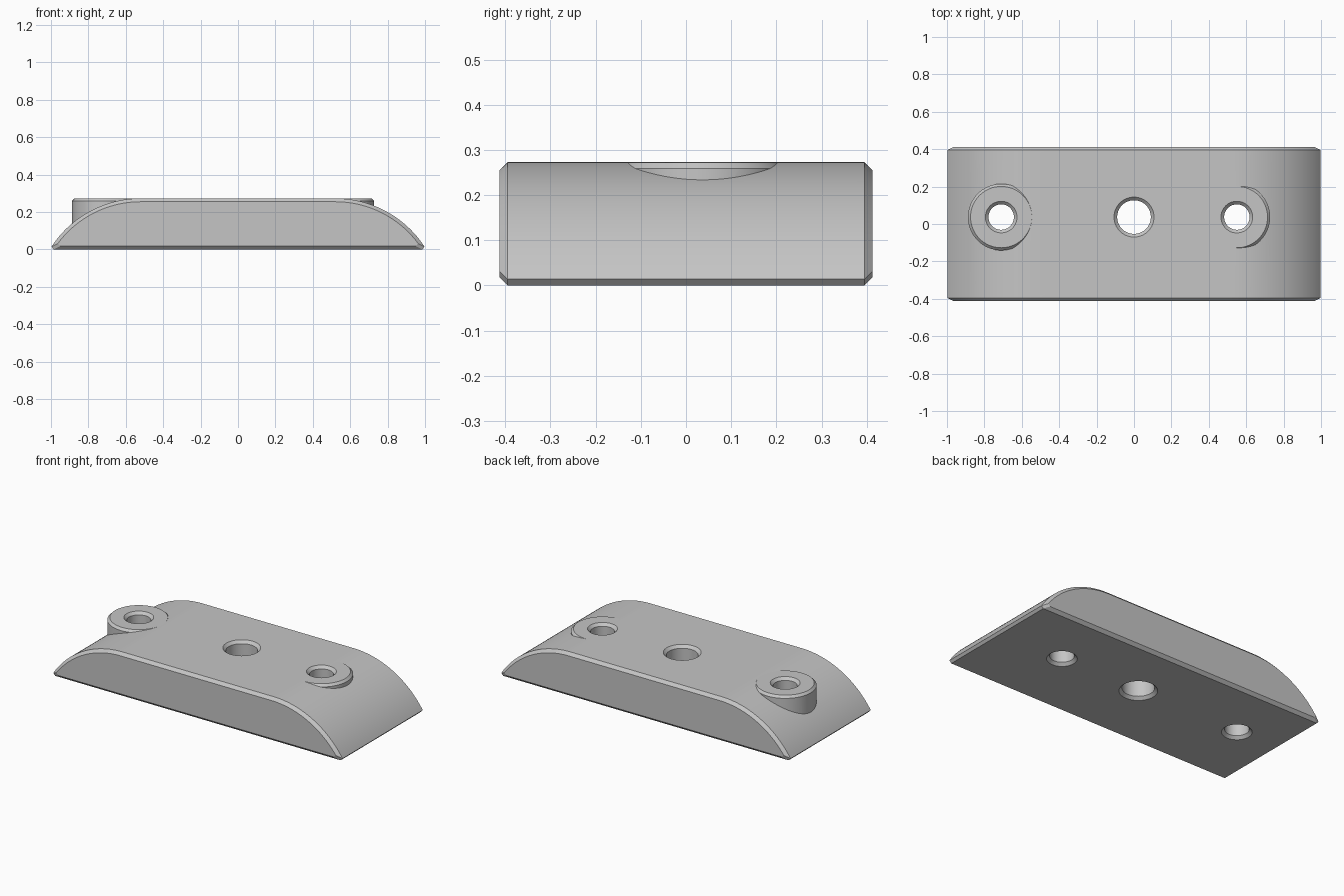
import bpy, bmesh, math

old = bpy.data.objects.get("Cube")
if old:
    bpy.data.objects.remove(old, do_unlink=True)

HEIGHT, HALF_DEPTH, CHAMFER = 0.273, 0.413, 0.018
ARC_X, ARC_R = 0.52, 0.57       # end curve: tangent to the top at ARC_X
HOLE_Y = 0.037
LEFT_X, RIGHT_X = 0.55, -0.71

grey = bpy.data.materials.new("light grey")
grey.use_nodes = True
colour = (0.56, 0.56, 0.56, 1)
grey.diffuse_color = colour
grey.node_tree.nodes["Principled BSDF"].inputs["Base Color"].default_value = colour


def finish(name, bm):
    bmesh.ops.recalc_face_normals(bm, faces=bm.faces)
    mesh = bpy.data.meshes.new(name)
    bm.to_mesh(mesh)
    bm.free()
    mesh.materials.append(grey)
    obj = bpy.data.objects.new(name, mesh)
    bpy.context.collection.objects.link(obj)
    return obj


def loft(name, rings):
    """Closed solid through rings that all have the same point count."""
    bm = bmesh.new()
    loops = [[bm.verts.new(p) for p in ring] for ring in rings]
    n = len(loops[0])
    for a, b in zip(loops, loops[1:]):
        for i in range(n):
            j = (i + 1) % n
            bm.faces.new((a[i], a[j], b[j], b[i]))
    bm.faces.new(loops[0])
    bm.faces.new(loops[-1])
    return finish(name, bm)


def turned(name, x, y, profile, sides=64):
    """Solid of revolution about a vertical axis from (radius, z) points."""
    turns = [math.tau * i / sides for i in range(sides)]
    return loft(name, [[(x + r * math.cos(t), y + r * math.sin(t), z)
                        for t in turns] for r, z in profile])


def body_ring(y, inset, steps=40):
    """Flat-topped outline with curved ends and a nicked bottom edge."""
    radius, cz = ARC_R - inset, HEIGHT - ARC_R
    low = inset + 0.014
    sweep = math.acos((low - cz) / radius)
    half = [(ARC_X + radius * math.sin(sweep * i / steps),
             cz + radius * math.cos(sweep * i / steps)) for i in range(steps + 1)]
    half.append((half[-1][0] - 0.013, inset))
    outline = half + [(-x, z) for x, z in reversed(half)]
    return [(x, y, z) for x, z in outline]


def combine(target, other, operation):
    bpy.context.view_layer.objects.active = target
    mod = target.modifiers.new(operation.lower(), 'BOOLEAN')
    mod.operation, mod.object, mod.solver = operation, other, 'EXACT'
    bpy.ops.object.modifier_apply(modifier=mod.name)
    bpy.data.objects.remove(other, do_unlink=True)


# Main block with chamfered front and back outlines
inner = HALF_DEPTH - CHAMFER
block = loft("mounting_block", [body_ring(-HALF_DEPTH, CHAMFER), body_ring(-inner, 0),
                                body_ring(inner, 0), body_ring(HALF_DEPTH, CHAMFER)])

# Round bosses rising out of the curved ends
top = HEIGHT - 0.0005
for side, x in (("left", LEFT_X), ("right", RIGHT_X)):
    boss = turned(side + "_boss", x, HOLE_Y,
                  [(0.178, 0.03), (0.178, top - 0.014), (0.164, top)])
    combine(block, boss, 'UNION')

# Through holes, countersunk at both ends
for name, x, r in (("left", LEFT_X, 0.068), ("centre", 0, 0.09), ("right", RIGHT_X, 0.068)):
    over, c = 0.05, 0.017
    cutter = turned(name + "_hole_cutter", x, HOLE_Y,
                    [(r + c + over, -over), (r, c),
                     (r, HEIGHT - c), (r + c + over, HEIGHT + over)])
    cutter.hide_render = True
    combine(block, cutter, 'DIFFERENCE')

# Smooth curves, crisp edges
bpy.ops.object.select_all(action='DESELECT')
block.select_set(True)
bpy.context.view_layer.objects.active = block
bpy.ops.object.shade_smooth_by_angle(angle=math.radians(25))
